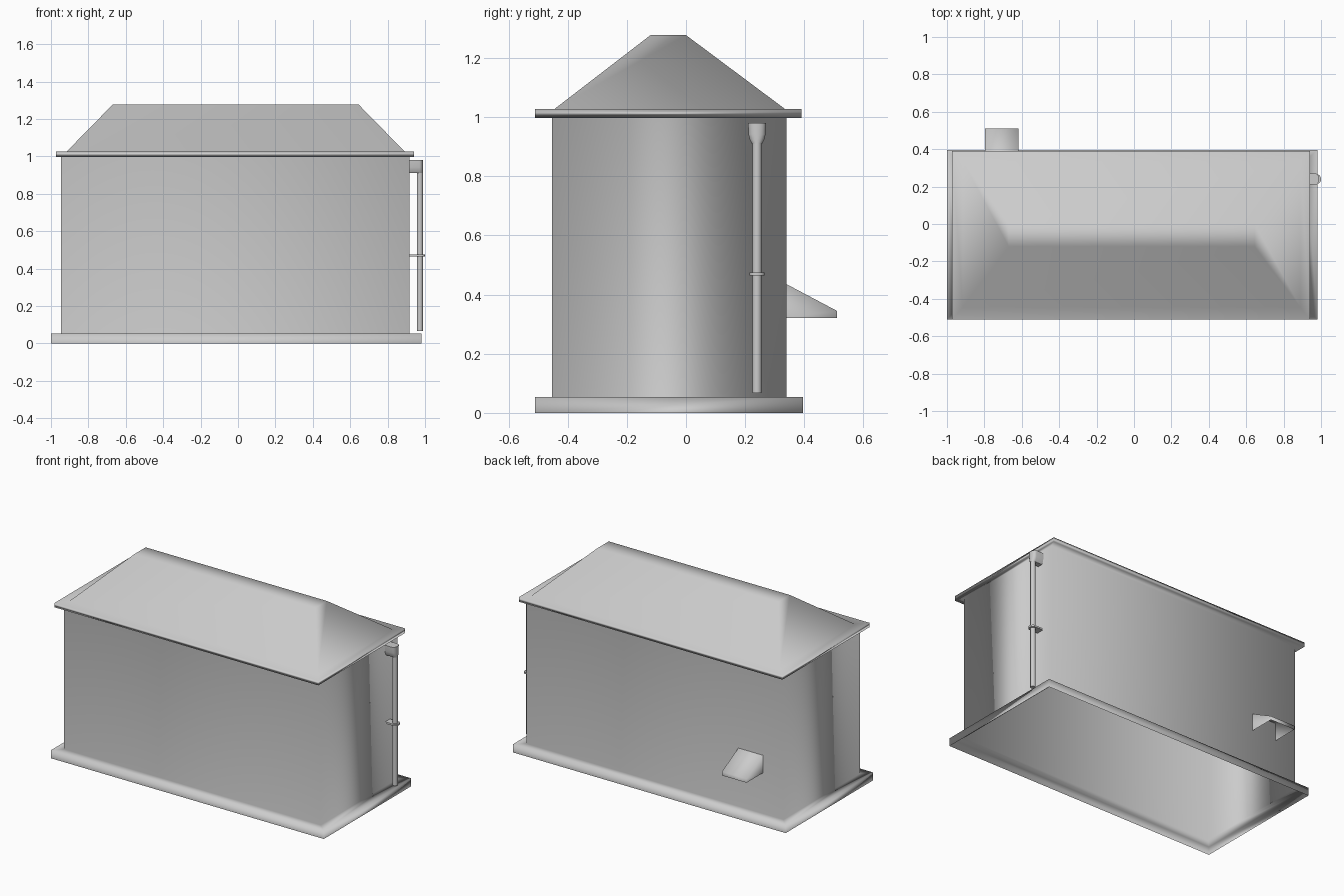
import bpy, bmesh, math

cube = bpy.data.objects.get("Cube")
if cube:
    bpy.data.objects.remove(cube, do_unlink=True)

grey = bpy.data.materials.new("plain grey")
grey.use_nodes = True
COLOUR = (0.6, 0.6, 0.6, 1)
grey.diffuse_color = COLOUR
grey.node_tree.nodes["Principled BSDF"].inputs["Base Color"].default_value = COLOUR


def finish(name, bm, sharp_angle=None):
    """Turn a bmesh into a smooth object; optionally keep sharp edges."""
    bmesh.ops.recalc_face_normals(bm, faces=bm.faces)
    mesh = bpy.data.meshes.new(name)
    bm.to_mesh(mesh)
    bm.free()
    mesh.materials.append(grey)
    for p in mesh.polygons:
        p.use_smooth = True
    ob = bpy.data.objects.new(name, mesh)
    bpy.context.collection.objects.link(ob)
    if sharp_angle:
        bpy.ops.object.select_all(action='DESELECT')
        ob.select_set(True)
        bpy.context.view_layer.objects.active = ob
        bpy.ops.object.shade_smooth_by_angle(angle=math.radians(sharp_angle))
    return ob


def loft(name, rings, cap_start=True, sharp_angle=None):
    """Skin a stack of closed rings of equal length."""
    bm = bmesh.new()
    loops = [[bm.verts.new(co) for co in ring] for ring in rings]
    for a, b in zip(loops, loops[1:]):
        n = len(a)
        for i in range(n):
            j = (i + 1) % n
            bm.faces.new((a[i], a[j], b[j], b[i]))
    if cap_start:
        bm.faces.new(loops[0][::-1])
    bm.faces.new(loops[-1])
    return finish(name, bm, sharp_angle)


def rect(x0, x1, y0, y1, z):
    return [(x0, y0, z), (x1, y0, z), (x1, y1, z), (x0, y1, z)]


def circle(cx, cy, r, z, n=16):
    return [(cx + r * math.cos(math.tau * i / n),
             cy + r * math.sin(math.tau * i / n), z) for i in range(n)]


def d_shape(x0, x1, cy, half, z, depth=0.02, n=10):
    """Flat against the wall at x0, with a rounded nose at x1."""
    arc = [(x1 - depth + depth * math.cos(a), cy + half * math.sin(a), z)
           for a in (math.pi * (i / n - 0.5) for i in range(n + 1))]
    return [(x0, cy - half, z)] + arc + [(x0, cy + half, z)]


# Hollow building shell, open below: plinth, walls, cornice and hipped roof
plinth = (-1.0, 0.98, -0.51, 0.395)
wall = (-0.946, 0.918, -0.453, 0.34)
cornice = (-0.973, 0.94, -0.51, 0.39)
eaves = (-0.915, 0.89, -0.445, 0.335)
ridge = (-0.67, 0.645, -0.12, 0.0)
shell = loft("building_shell", [
    rect(*plinth, 0), rect(*plinth, 0.053),
    rect(*wall, 0.053), rect(*wall, 0.997),
    rect(*cornice, 0.997), rect(*cornice, 1.027),
    rect(*eaves, 1.027), rect(*ridge, 1.277),
], cap_start=False)
soften = shell.modifiers.new("even shading", 'WEIGHTED_NORMAL')
soften.mode = 'FACE_AREA'

# Drainpipe with its rain hopper and wall bracket
PIPE_X, PIPE_Y = 0.973, 0.24
loft("drainpipe", [circle(PIPE_X, PIPE_Y, 0.016, z) for z in (0.067, 0.92)],
     sharp_angle=40)
loft("rain_hopper", [
    d_shape(0.915, 0.99, PIPE_Y, half, z)
    for half, z in ((0.017, 0.91), (0.024, 0.922), (0.029, 0.942), (0.03, 0.98))
], sharp_angle=40)
loft("pipe_bracket", [d_shape(0.91, 1.0, PIPE_Y, 0.025, z) for z in (0.464, 0.475)],
     sharp_angle=40)

# Small sloping hood on the back wall, open underneath
section = [(0.34, 0.32), (0.34, 0.435), (0.51, 0.345), (0.51, 0.32)]
bm = bmesh.new()
sides = [[bm.verts.new((x, y, z)) for y, z in section] for x in (-0.797, -0.618)]
for side in sides:
    bm.faces.new(side)
for i in (1, 2):
    bm.faces.new((sides[0][i], sides[0][i + 1], sides[1][i + 1], sides[1][i]))
finish("back_hood", bm)
